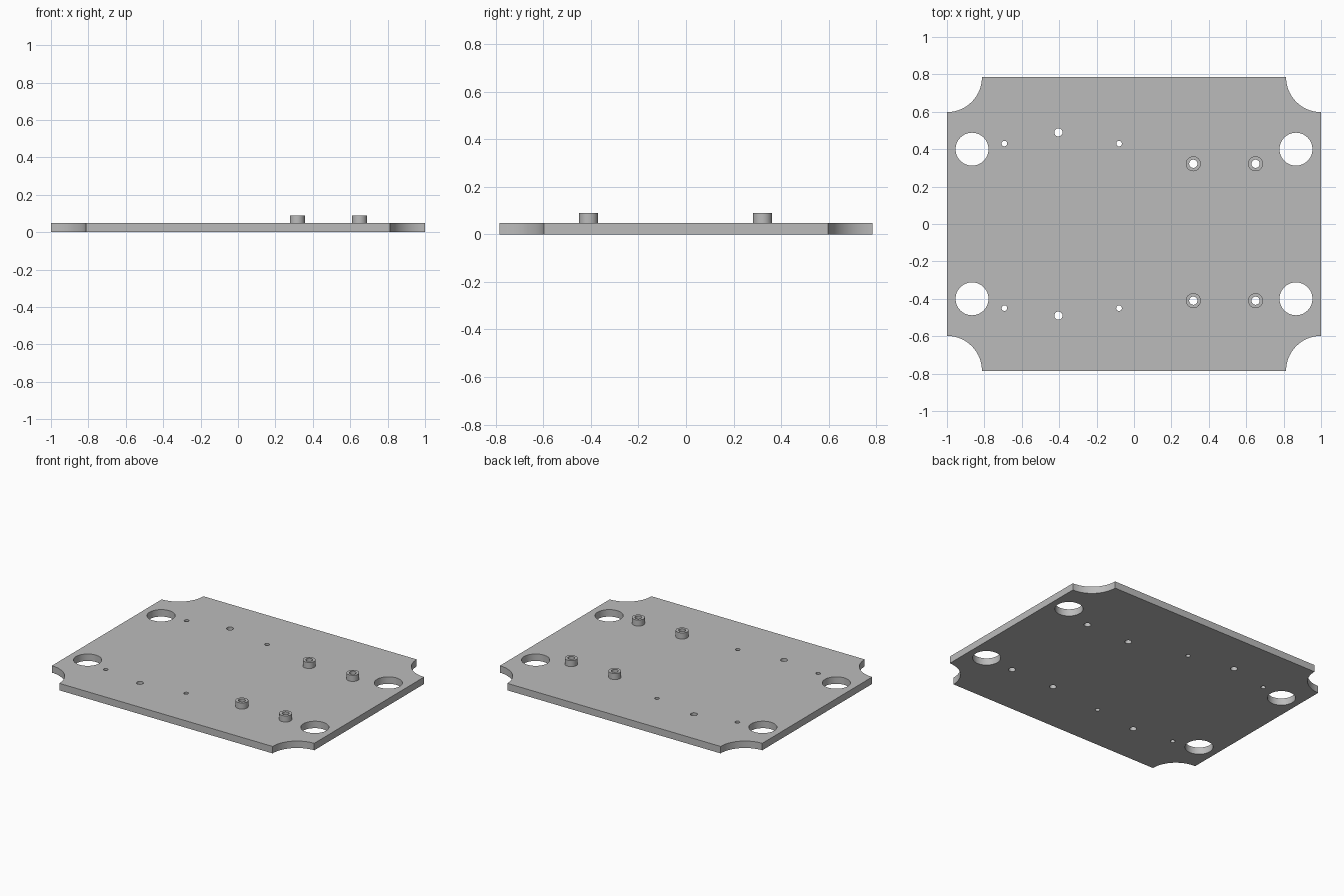
import bpy, bmesh
from math import cos, sin, pi, radians

cube = bpy.data.objects.get("Cube")
if cube:
    bpy.data.objects.remove(cube, do_unlink=True)

HALF_X, HALF_Y = 1.0, 0.785
PLATE_TOP, POST_TOP = 0.048, 0.09
CORNER_R, BORE_R = 0.187, 0.022

grey = bpy.data.materials.new("plain grey")
grey.use_nodes = True
grey.diffuse_color = (0.5, 0.5, 0.5, 1)
grey.node_tree.nodes["Principled BSDF"].inputs["Base Color"].default_value = (0.5, 0.5, 0.5, 1)


def arc(x, y, r, start=0.0, sweep=2 * pi, steps=48):
    """Points along an arc; a full circle leaves out its repeated end."""
    count = steps if sweep == 2 * pi else steps + 1
    return [(x + r * cos(start + sweep * i / steps),
             y + r * sin(start + sweep * i / steps)) for i in range(count)]


def extrude_outline(name, loops, bottom, top):
    """Fill the first loop, leave the others as holes, and extrude in z."""
    curve = bpy.data.curves.new(name + "_outline", 'CURVE')
    curve.dimensions = '2D'
    curve.fill_mode = 'BOTH'
    curve.extrude = (top - bottom) / 2
    for loop in loops:
        spline = curve.splines.new('POLY')
        spline.points.add(len(loop) - 1)
        for point, (x, y) in zip(spline.points, loop):
            point.co = (x, y, 0, 1)
        spline.use_cyclic_u = True
    obj = bpy.data.objects.new(name, curve)
    bpy.context.collection.objects.link(obj)
    bpy.ops.object.select_all(action='DESELECT')
    obj.select_set(True)
    bpy.context.view_layer.objects.active = obj
    bpy.ops.object.convert(target='MESH')
    obj = bpy.context.object
    obj.name = name
    mesh = obj.data
    bm = bmesh.new()
    bm.from_mesh(mesh)
    bmesh.ops.remove_doubles(bm, verts=bm.verts, dist=0.0001)
    bmesh.ops.translate(bm, verts=bm.verts, vec=(0, 0, (top + bottom) / 2))
    bmesh.ops.recalc_face_normals(bm, faces=bm.faces)
    bm.to_mesh(mesh)
    bm.free()
    mesh.materials.clear()
    mesh.materials.append(grey)
    bpy.ops.object.shade_smooth_by_angle(angle=radians(30))
    return obj


# Plate edge with a concave scoop at each corner
edge = []
for sx, sy, start in ((1, 1, -pi / 2), (-1, 1, 0), (-1, -1, pi / 2), (1, -1, pi)):
    edge += arc(sx * HALF_X, sy * HALF_Y, CORNER_R, start, -pi / 2, 20)

# Large mounting holes, small fixing holes and post bores
holes = [arc(sx * 0.866, sy * 0.4, 0.088) for sx in (-1, 1) for sy in (-1, 1)]
for y_outer, y_middle in ((0.43, 0.49), (-0.45, -0.49)):
    holes += [arc(x, y_outer, 0.015, steps=24) for x in (-0.693, -0.08)]
    holes.append(arc(-0.404, y_middle, 0.022, steps=24))
posts = [(x, y) for x in (0.317, 0.65) for y in (0.322, -0.41)]
holes += [arc(x, y, BORE_R, steps=32) for x, y in posts]

extrude_outline("base_plate", [edge] + holes, 0, PLATE_TOP)

# Hollow standoff posts
for i, (x, y) in enumerate(posts):
    extrude_outline(f"standoff_post_{i + 1}",
                    [arc(x, y, 0.04, steps=32), arc(x, y, BORE_R, steps=32)],
                    PLATE_TOP, POST_TOP)
